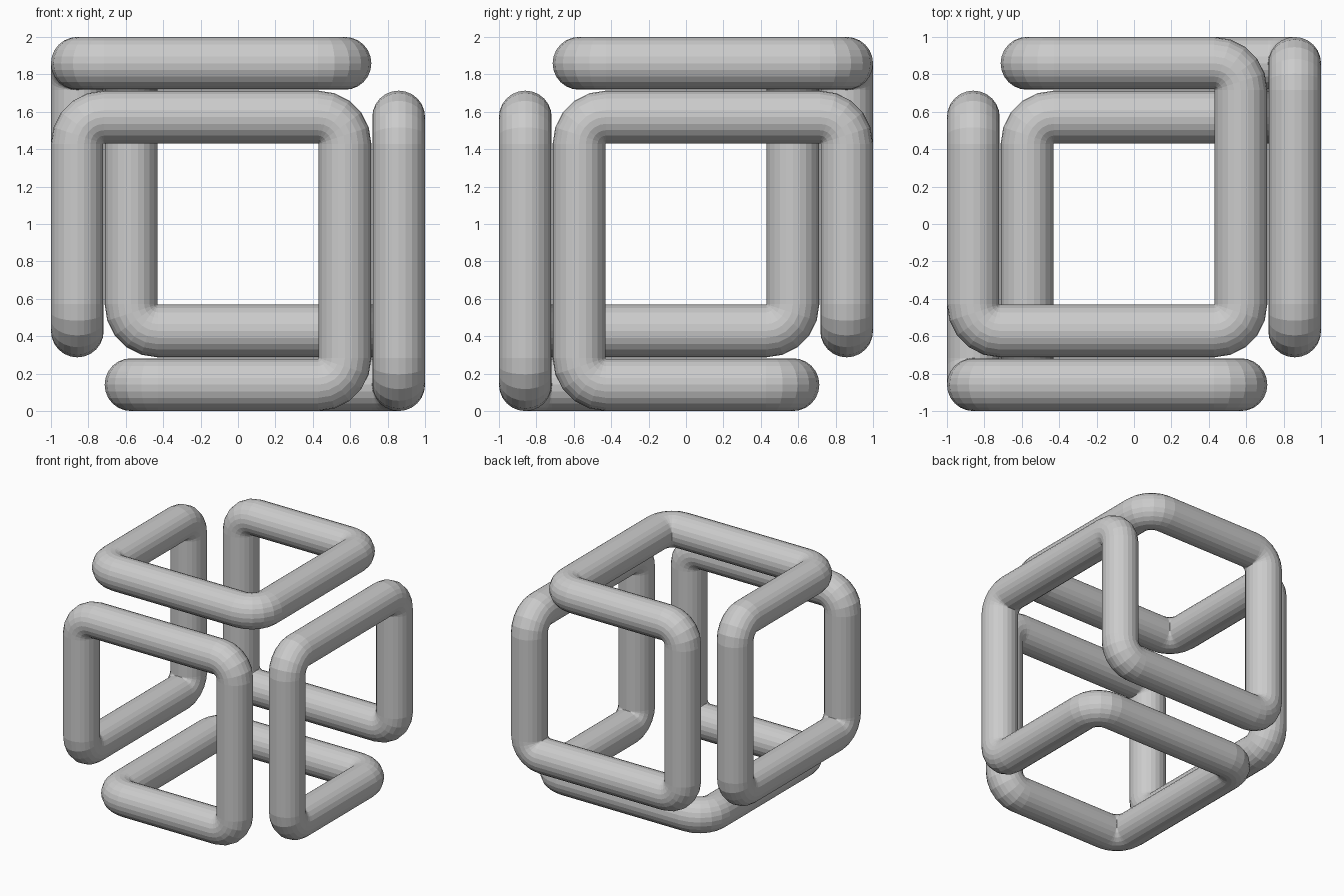
import bpy, bmesh, math
from mathutils import Vector, Matrix

cube = bpy.data.objects.get("Cube")
if cube:
    bpy.data.objects.remove(cube, do_unlink=True)

OUTER, INNER = 0.859, 0.572      # the two centre-line distances
RADIUS, BEND = 0.141, 0.143      # tube radius and bend radius
SIDES, STEPS = 24, 5

# One third of the closed path; the rest follows by threefold symmetry
a, b = OUTER, INNER
third = [Vector(p) for p in ((-a, b, a), (-a, -b, a), (b, -b, a),
                             (b, a, a), (-b, a, a), (-b, a, -b))]
path = []
for _ in range(3):
    path += third
    third = [Vector((p.z, -p.x, -p.y)) for p in third]


def add_ring(bm, centre, u, v):
    ring = []
    for i in range(SIDES):
        t = math.tau * i / SIDES
        offset = (u * math.cos(t) + v * math.sin(t)) * RADIUS
        ring.append(bm.verts.new(centre + offset))
    return ring


def bridge(bm, first, second, shift=0):
    for i in range(SIDES):
        j = (i + 1) % SIDES
        bm.faces.new((first[i], first[j],
                      second[(j + shift) % SIDES], second[(i + shift) % SIDES]))


# Sweep a circle along the path, turning it about the inside of every corner
bm = bmesh.new()
rings = []
count = len(path)
start = (path[0] - path[-1]).normalized()
u = start.orthogonal().normalized()
v = start.cross(u)
for k, corner in enumerate(path):
    d0 = (corner - path[k - 1]).normalized()
    d1 = (path[(k + 1) % count] - corner).normalized()
    axis = d0.cross(d1)
    pivot = corner + (d1 - d0) * BEND
    for s in range(STEPS + 1):
        turn = Matrix.Rotation(math.pi / 2 * s / STEPS, 3, axis)
        rings.append(add_ring(bm, pivot - turn @ (d1 * BEND), turn @ u, turn @ v))
    u, v = turn @ u, turn @ v

for first, second in zip(rings, rings[1:]):
    bridge(bm, first, second)
# Close the loop, matching the nearest vertices of the end rings
last = rings[-1][0].co
shift = min(range(SIDES), key=lambda i: (rings[0][i].co - last).length)
bridge(bm, rings[-1], rings[0], shift)
bmesh.ops.recalc_face_normals(bm, faces=bm.faces[:])
bmesh.ops.translate(bm, verts=bm.verts[:], vec=(0, 0, 1))

mesh = bpy.data.meshes.new("looped_tube")
bm.to_mesh(mesh)
bm.free()
tube = bpy.data.objects.new("looped_tube", mesh)
bpy.context.collection.objects.link(tube)

# Plain grey
grey = bpy.data.materials.new("light_grey")
grey.use_nodes = True
colour = (0.6, 0.6, 0.6, 1)
grey.diffuse_color = colour
grey.node_tree.nodes["Principled BSDF"].inputs["Base Color"].default_value = colour
mesh.materials.append(grey)
